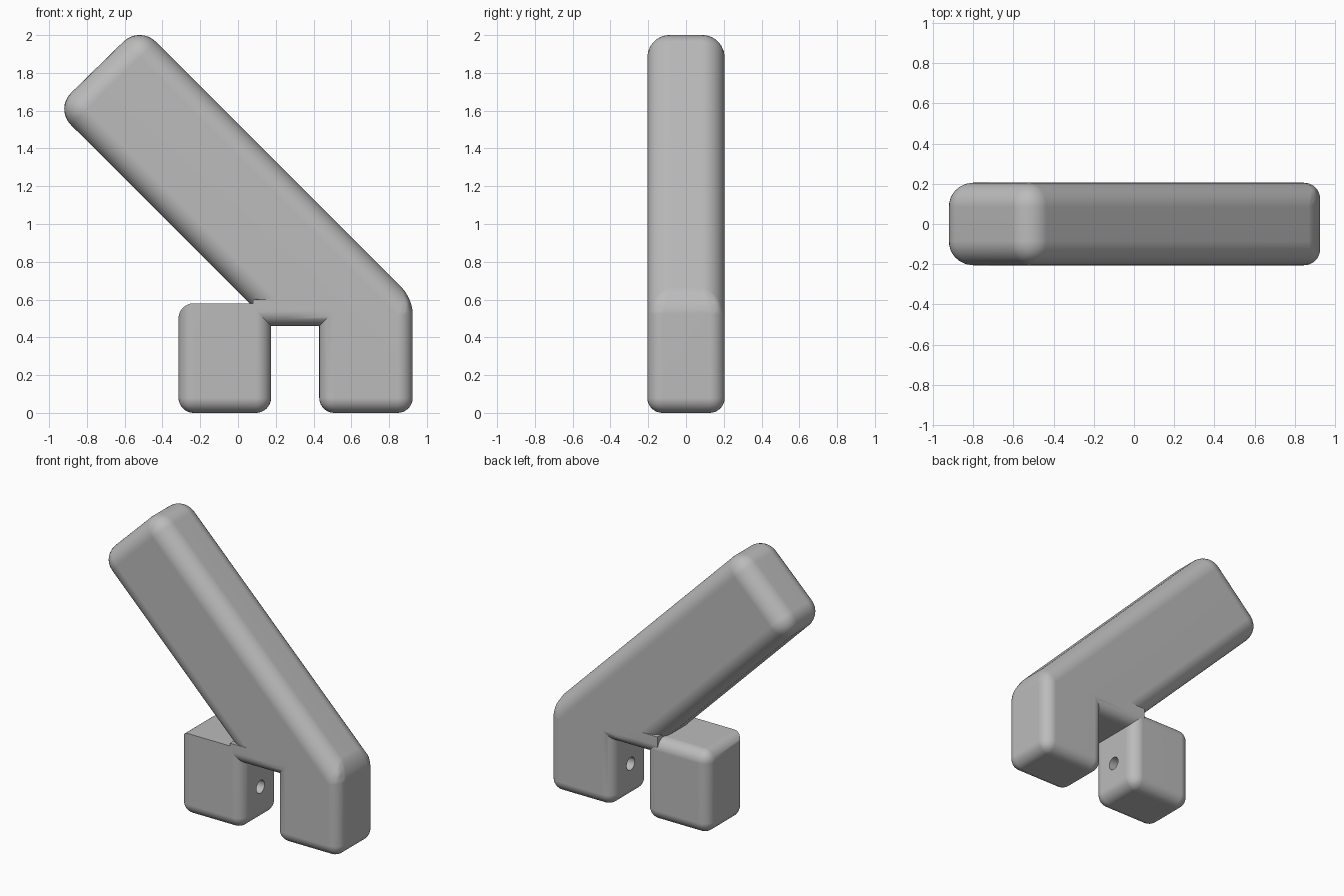
import bpy, bmesh, math
from mathutils import Vector

if "Cube" in bpy.data.objects:
    bpy.data.objects.remove(bpy.data.objects["Cube"], do_unlink=True)

HALF = 0.205        # half depth of the whole body
BIG, SMALL = 0.12, 0.08   # rounding of the arm and of the feet

grey = bpy.data.materials.new("plain grey")
grey.use_nodes = True
grey.diffuse_color = (0.5, 0.5, 0.5, 1)
grey.node_tree.nodes["Principled BSDF"].inputs["Base Color"].default_value = (0.5, 0.5, 0.5, 1)


def prism(name, outline, weight):
    """Extrude an x-z outline through y; weight(edge midpoint, direction) sets rounding."""
    mesh = bpy.data.meshes.new(name)
    bm = bmesh.new()
    face = bm.faces.new([bm.verts.new((x, -HALF, z)) for x, z in outline])
    new = bmesh.ops.extrude_face_region(bm, geom=[face])["geom"]
    bmesh.ops.translate(bm, vec=(0, 2 * HALF, 0),
                        verts=[v for v in new if isinstance(v, bmesh.types.BMVert)])
    bmesh.ops.recalc_face_normals(bm, faces=bm.faces)
    layer = bm.edges.layers.float.new("bevel_weight_edge")
    for e in bm.edges:
        a, b = (v.co for v in e.verts)
        e[layer] = weight((a + b) / 2, (b - a).normalized()) / BIG
    bm.to_mesh(mesh)
    bm.free()
    ob = bpy.data.objects.new(name, mesh)
    bpy.context.collection.objects.link(ob)
    mesh.materials.append(grey)
    bev = ob.modifiers.new("rounding", "BEVEL")
    bev.width, bev.segments, bev.limit_method = BIG, 8, "WEIGHT"
    bev.use_clamp_overlap = False
    return ob


def finish(ob, cutter=None):
    """Cut the peg hole, apply the modifiers and shade smooth."""
    if cutter:
        cut = ob.modifiers.new("peg hole", "BOOLEAN")
        cut.object, cut.operation, cut.solver = cutter, "DIFFERENCE", "EXACT"
    bpy.ops.object.select_all(action="DESELECT")
    ob.select_set(True)
    bpy.context.view_layer.objects.active = ob
    for m in list(ob.modifiers):
        bpy.ops.object.modifier_apply(modifier=m.name)
    bpy.ops.object.shade_smooth_by_angle(angle=math.radians(35))
    normals = ob.modifiers.new("even shading", "WEIGHTED_NORMAL")
    normals.keep_sharp = True


# Slanted arm running down into the standing foot
def arm_weight(mid, d):
    if abs(d.y) > 0.9 and abs(mid.x - 0.43) < 0.01 and mid.z > 0.4:
        return 0                      # inner corner under the bridge
    if mid.z < 0.5:
        return SMALL
    return BIG if mid.x < 0.9 else SMALL


arm = prism("arm_and_foot", [(0.925, 0), (0.925, 0.605), (-0.52, 2.05), (-0.97, 1.61),
                             (0.18, 0.46), (0.43, 0.46), (0.43, 0)], arm_weight)


# Second foot, whose front top edge stays sharp
def foot_weight(mid, d):
    sharp = mid.z > 0.5 and mid.y < -0.1 and abs(d.x) > 0.9
    return 0 if sharp else SMALL


foot = prism("side_foot", [(-0.315, 0), (0.175, 0), (0.175, 0.58), (-0.315, 0.58)], foot_weight)

# Short bridge between the feet, rounded only along its underside
bridge = prism("bridge", [(0.08, 0.46), (0.55, 0.46), (0.55, 0.6), (0.08, 0.6)],
               lambda mid, d: SMALL if mid.z < 0.5 and abs(d.x) > 0.9 else 0)

# Peg holes in the facing sides of the feet
bpy.ops.mesh.primitive_cylinder_add(vertices=32, radius=0.045, depth=0.5,
                                    location=(0.3, 0, 0.24), rotation=(0, math.pi / 2, 0))
peg = bpy.context.object
peg.name = "peg_hole_cutter"
peg.hide_render = True
peg.display_type = "WIRE"

finish(arm, peg)
finish(foot, peg)
finish(bridge)
peg.hide_set(True)
